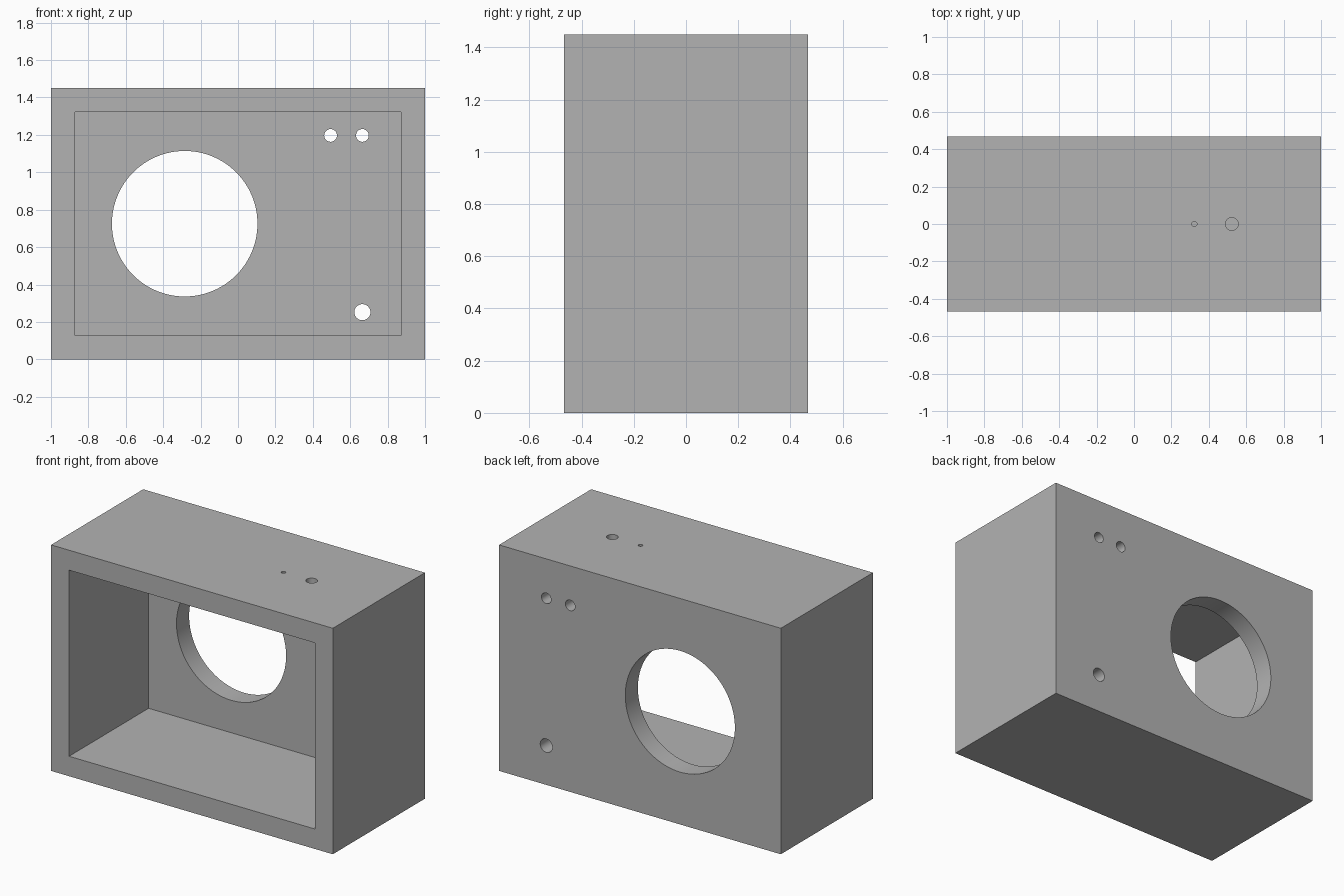
import bpy
import math

cube = bpy.data.objects.get("Cube")
if cube:
    bpy.data.objects.remove(cube, do_unlink=True)

WIDTH, DEPTH, HEIGHT, WALL = 2.0, 0.934, 1.45, 0.128

grey = bpy.data.materials.new("plain grey")
grey.use_nodes = True
colour = (0.45, 0.45, 0.45, 1)
grey.diffuse_color = colour
grey.node_tree.nodes["Principled BSDF"].inputs["Base Color"].default_value = colour


def box(name, size, centre):
    bpy.ops.mesh.primitive_cube_add(size=1, location=centre)
    obj = bpy.context.object
    obj.name = name
    obj.scale = size
    bpy.ops.object.transform_apply(location=True, rotation=True, scale=True)
    obj.data.materials.append(grey)
    return obj


def drill(name, radius, centre, tilt=0.0, sides=48):
    bpy.ops.mesh.primitive_cylinder_add(vertices=sides, radius=radius, depth=WALL * 2,
                                        location=centre, rotation=(tilt, 0, 0))
    obj = bpy.context.object
    obj.name = name
    obj.data.materials.append(grey)
    return obj


# Solid outer block
enclosure = box("enclosure", (WIDTH, DEPTH, HEIGHT), (0, 0, HEIGHT / 2))

# Open-fronted cavity, leaving a back wall
cutters = [box("cavity_cutter", (WIDTH - 2 * WALL, DEPTH, HEIGHT - 2 * WALL),
               (0, -WALL, HEIGHT / 2))]

# Holes through the back wall: x, z, radius
back_y = DEPTH / 2 - WALL / 2
for name, x, z, radius, sides in [("speaker_hole", -0.285, HEIGHT / 2, 0.389, 128),
                                  ("inner_knob_hole", 0.495, 1.197, 0.034, 48),
                                  ("outer_knob_hole", 0.665, 1.197, 0.034, 48),
                                  ("socket_hole", 0.665, 0.252, 0.043, 48)]:
    cutters.append(drill(name + "_cutter", radius, (x, back_y, z), math.pi / 2, sides))

# Holes through the top panel
top_z = HEIGHT - WALL / 2
for name, x, radius in [("indicator_hole", 0.323, 0.0135), ("switch_hole", 0.523, 0.034)]:
    cutters.append(drill(name + "_cutter", radius, (x, 0, top_z)))

# Cut everything out of the block
bpy.ops.object.select_all(action="DESELECT")
enclosure.select_set(True)
bpy.context.view_layer.objects.active = enclosure
for cutter in cutters:
    cutter.hide_render = True
    cut = enclosure.modifiers.new(cutter.name, "BOOLEAN")
    cut.operation = "DIFFERENCE"
    cut.solver = "EXACT"
    cut.object = cutter
    bpy.ops.object.modifier_apply(modifier=cut.name)
    bpy.data.objects.remove(cutter, do_unlink=True)

# Smooth hole walls, crisp edges
bpy.ops.object.shade_smooth_by_angle(angle=math.radians(30))
